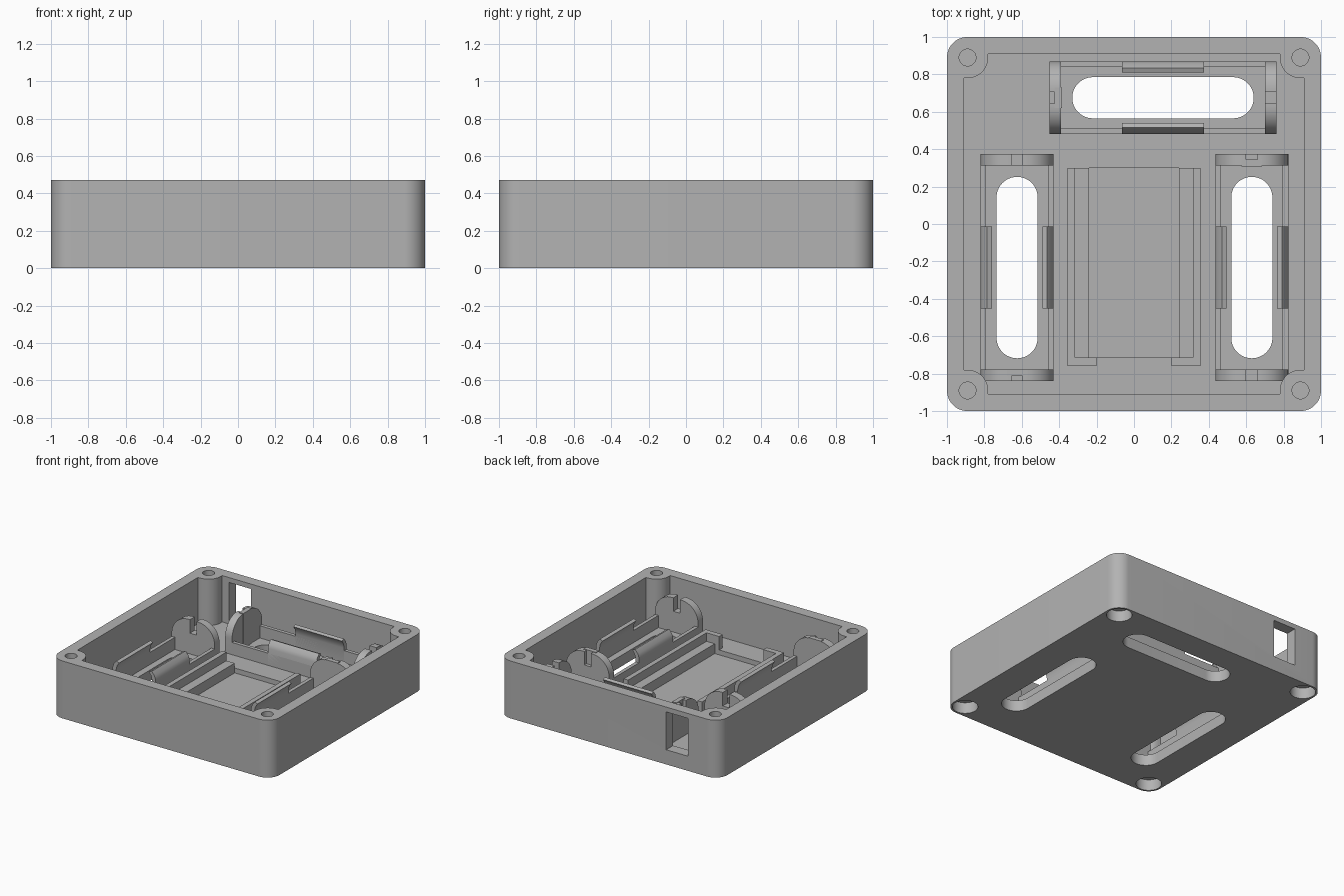
import bpy, bmesh, math
from mathutils import Matrix, Vector

if "Cube" in bpy.data.objects:
    bpy.data.objects.remove(bpy.data.objects["Cube"])

grey = bpy.data.materials.new("plain grey")
grey.use_nodes = True
grey.diffuse_color = (0.45, 0.45, 0.45, 1)
grey.node_tree.nodes["Principled BSDF"].inputs["Base Color"].default_value = (0.45, 0.45, 0.45, 1)

HEIGHT, FLOOR, INNER, POST = 0.47, 0.09, 0.91, 0.89
CORNERS = [(sx * POST, sy * POST) for sx in (-1, 1) for sy in (-1, 1)]
# Flat profile (a, b) extruded along c
UPRIGHT = Matrix.Identity(4)
ACROSS = Matrix(((1, 0, 0, 0), (0, 0, 1, 0), (0, 1, 0, 0), (0, 0, 0, 1)))


def prism(name, points, low, high, turn=UPRIGHT, place=UPRIGHT):
    bm = bmesh.new()
    face = bm.faces.new([bm.verts.new((a, b, low)) for a, b in points])
    top = bmesh.ops.extrude_face_region(bm, geom=[face])["geom"]
    for v in top:
        if isinstance(v, bmesh.types.BMVert):
            v.co.z = high
    bm.transform(place @ turn)
    bmesh.ops.recalc_face_normals(bm, faces=bm.faces)
    mesh = bpy.data.meshes.new(name)
    bm.to_mesh(mesh)
    bm.free()
    mesh.materials.append(grey)
    obj = bpy.data.objects.new(name, mesh)
    bpy.context.collection.objects.link(obj)
    return obj


def rounded(x0, x1, y0, y1, r, steps=12):
    points = []
    corners = [(x1 - r, y1 - r), (x0 + r, y1 - r), (x0 + r, y0 + r), (x1 - r, y0 + r)]
    for i, (cx, cy) in enumerate(corners):
        for k in range(steps + 1):
            t = (i + k / steps) * math.pi / 2
            p = Vector((cx + r * math.cos(t), cy + r * math.sin(t)))
            if not points or (p - points[-1]).length > 1e-5:
                points.append(p)
    if (points[0] - points[-1]).length < 1e-5:
        points.pop()
    return points


def circle(x, y, r, n=48):
    return [(x + r * math.cos(i * math.tau / n), y + r * math.sin(i * math.tau / n)) for i in range(n)]


def rect(x0, x1, y0, y1):
    return [(x0, y0), (x1, y0), (x1, y1), (x0, y1)]


def combine(obj, tool, operation):
    mod = obj.modifiers.new("join", "BOOLEAN")
    mod.operation, mod.object, mod.solver = operation, tool, "EXACT"
    graph = bpy.context.evaluated_depsgraph_get()
    mesh = bpy.data.meshes.new_from_object(obj.evaluated_get(graph))
    obj.modifiers.clear()
    obj.data = mesh
    bpy.data.objects.remove(tool)


def cut(obj, points, low, high, turn=UPRIGHT, place=UPRIGHT):
    combine(obj, prism("cutter", points, low, high, turn, place), "DIFFERENCE")


# Case: hollow tray with corner screw posts
case = prism("case", rounded(-1, 1, -1, 1, 0.11), 0, HEIGHT)
cavity = prism("cavity", rect(-INNER, INNER, -INNER, INNER), FLOOR, 0.6)
for x, y in CORNERS:
    cut(cavity, circle(x, y, 0.11), 0, 0.8)
    sx, sy = math.copysign(1, x), math.copysign(1, y)
    for a, b in ((0.78, 0.89), (0.89, 0.78)):
        cut(cavity, rect(*sorted((sx * a, sx)), *sorted((sy * b, sy))), 0, 0.8)
combine(case, cavity, "DIFFERENCE")
for x, y in CORNERS:
    cut(case, circle(x, y, 0.045), 0.15, 0.6)
    cut(case, circle(x, y, 0.095), -0.1, 0.09)

# Window in the back wall and shallow board pocket in the floor
cut(case, rect(-0.72, -0.52, 0.12, 0.43), 0.85, 1.1, ACROSS)
cut(case, rect(-0.24, 0.24, -0.715, 0.3), 0.05, 0.2)

# Cell holders: centre x, centre y, rotation, end that has the contact post
HOLDERS = {"right": (-0.625, -0.233, 0, -1), "left": (0.63, -0.233, 0, 1),
           "back": (0.155, 0.675, math.pi / 2, 1)}
HALF, LONG = 0.195, 0.607
parts = [case]
for side, (x, y, angle, contact) in HOLDERS.items():
    place = Matrix.Translation((x, y, 0)) @ Matrix.Rotation(angle, 4, "Z")
    cut(case, rounded(-0.11, 0.11, -0.485, 0.485, 0.11), -0.1, 0.3, UPRIGHT, place)

    # Round-shouldered end plates with a notch in the top
    arc = [(0.045 + 0.15 * math.cos(t * math.pi / 24), 0.22 + 0.15 * math.sin(t * math.pi / 24))
           for t in range(13)]
    half = [(HALF, FLOOR - 0.01)] + arc + [(0.03, 0.37), (0.03, 0.26)]
    outline = half + [(-a, b) for a, b in reversed(half)]
    for end in (-1, 1):
        low, high = sorted((end * LONG, end * (LONG - 0.062)))
        parts.append(prism(f"{side}_end_plate", outline, low, high, ACROSS, place))
    low, high = sorted((contact * (LONG - 0.028), contact * (LONG - 0.066)))
    parts.append(prism(f"{side}_contact_post", rect(-0.055, 0.055, 0.08, 0.375), low, high, ACROSS, place))

    # Low side walls and taller curved clips
    for s in (-1, 1):
        wall = rect(*sorted((s * HALF, s * 0.165)), 0.08, 0.19)
        parts.append(prism(f"{side}_side_wall", wall, -0.56, 0.56, ACROSS, place))
        clip = [(HALF, 0.08), (HALF, 0.23), (0.185, 0.26), (0.16, 0.29), (0.135, 0.28),
                (0.155, 0.25), (0.165, 0.21), (0.165, 0.08)]
        parts.append(prism(f"{side}_clip", [(s * a, b) for a, b in clip], -0.22, 0.22, ACROSS, place))

# Board cradle: rails, inner ledges and front stops
for s in (-1, 1):
    for name, a, b, y0, y1, top in (("rail", 0.315, 0.355, -0.76, 0.3, 0.2),
                                    ("ledge", 0.24, 0.325, -0.72, 0.3, 0.13),
                                    ("stop", 0.2, 0.355, -0.76, -0.715, 0.2)):
        parts.append(prism(f"board_{name}", rect(*sorted((s * a, s * b)), y0, y1), 0.07, top))

# Smooth rounded walls, keep the edges crisp
bpy.ops.object.select_all(action="DESELECT")
for obj in parts:
    obj.select_set(True)
bpy.context.view_layer.objects.active = case
bpy.ops.object.shade_smooth_by_angle(angle=math.radians(30))
